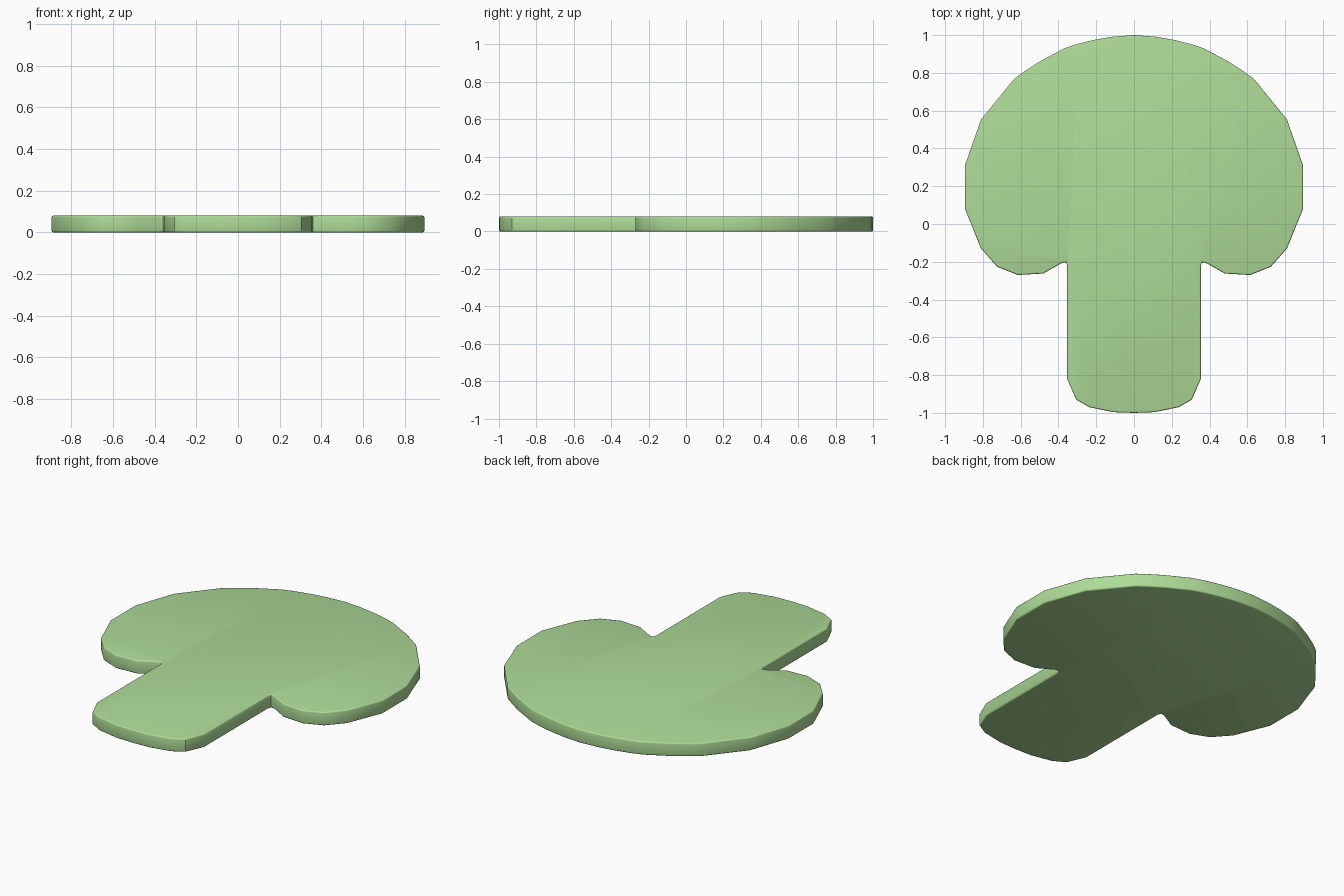
import bpy, bmesh, math

if "Cube" in bpy.data.objects:
    bpy.data.objects.remove(bpy.data.objects["Cube"])

THICKNESS = 0.08
ROUND = 0.008

# Right half of the outline, from crown of the cap to foot of the stem
half = [(0, 1.0), (0.11, 0.992), (0.21, 0.975), (0.30, 0.953), (0.37, 0.93),
        (0.50, 0.86), (0.57, 0.815), (0.635, 0.768), (0.81, 0.553),
        (0.895, 0.31), (0.895, 0.08), (0.81, -0.13), (0.725, -0.226),
        (0.615, -0.27), (0.48, -0.262), (0.382, -0.206), (0.36, -0.203),
        (0.354, -0.222), (0.354, -0.82), (0.306, -0.93), (0.236, -0.97),
        (0.11, -0.996), (0, -1.0)]
outline = half + [(-x, y) for x, y in half[-2:0:-1]]

# Flat mushroom plate: mirrored outline extruded upwards
bm = bmesh.new()
base = bm.faces.new([bm.verts.new((x, y, 0)) for x, y in outline])
ext = bmesh.ops.extrude_face_region(bm, geom=[base], use_keep_orig=True)
for v in ext["geom"]:
    if isinstance(v, bmesh.types.BMVert):
        v.co.z = THICKNESS
bmesh.ops.recalc_face_normals(bm, faces=bm.faces)

# Softened top and bottom rims
rims = [e for e in bm.edges if abs(e.verts[0].co.z - e.verts[1].co.z) < 1e-5]
bmesh.ops.bevel(bm, geom=rims, offset=ROUND, segments=3, profile=0.5,
                affect='EDGES', clamp_overlap=False)
bmesh.ops.recalc_face_normals(bm, faces=bm.faces)

mesh = bpy.data.meshes.new("mushroom_plate")
bm.to_mesh(mesh)
bm.free()
plate = bpy.data.objects.new("mushroom_plate", mesh)
bpy.context.collection.objects.link(plate)

# Light green
green = bpy.data.materials.new("light_green")
green.diffuse_color = (0.42, 0.71, 0.31, 1)
green.use_nodes = True
green.node_tree.nodes["Principled BSDF"].inputs["Base Color"].default_value = green.diffuse_color
mesh.materials.append(green)

# Smooth shading with sharp corners kept
bpy.context.view_layer.objects.active = plate
plate.select_set(True)
bpy.ops.object.shade_smooth_by_angle(angle=math.radians(35))
